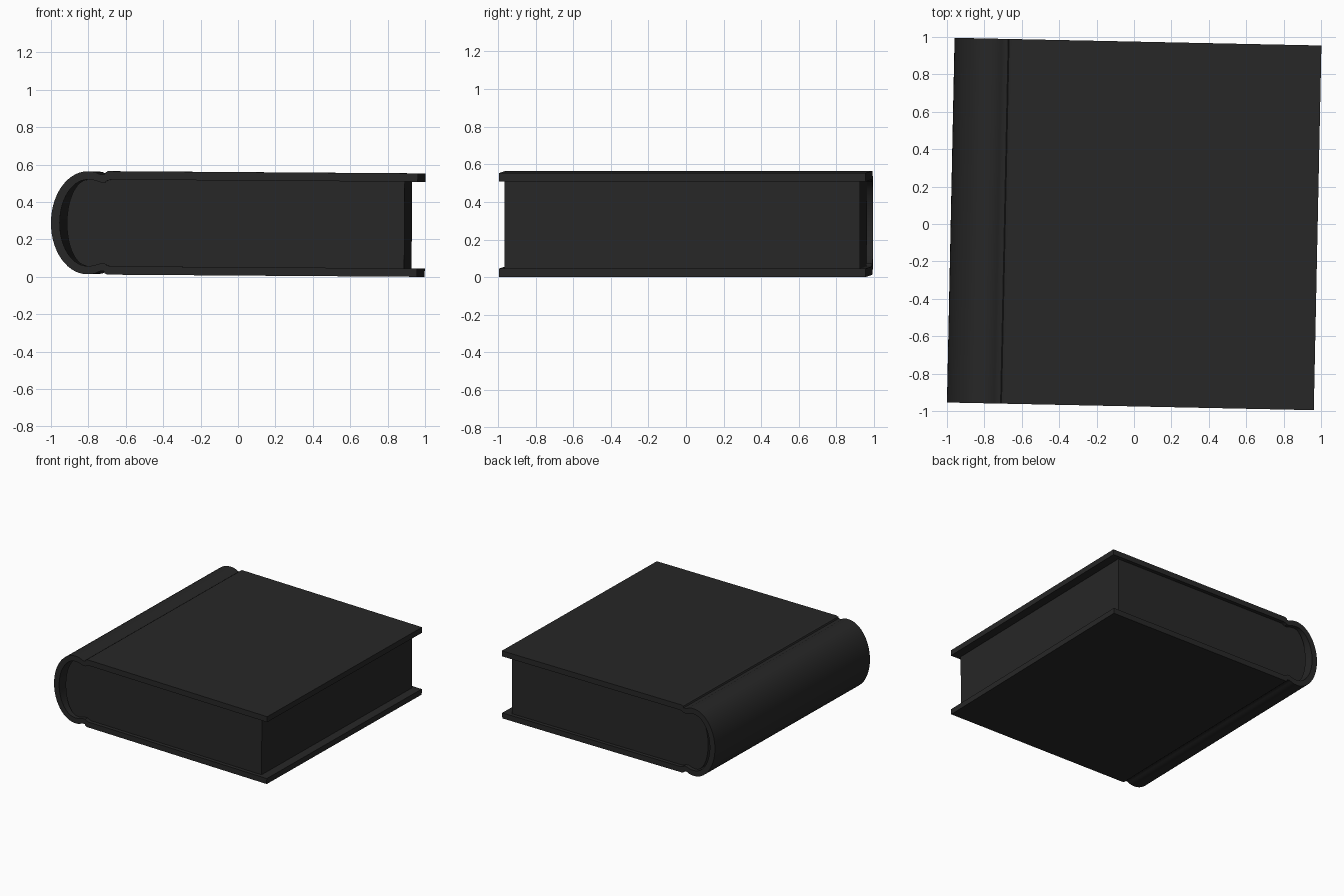
import bpy, bmesh
from math import sin, cos, pi, radians

if "Cube" in bpy.data.objects:
    bpy.data.objects.remove(bpy.data.objects["Cube"])

dark = bpy.data.materials.new("dark_binding")
dark.diffuse_color = (0.02, 0.02, 0.02, 1)
dark.use_nodes = True
dark.node_tree.nodes["Principled BSDF"].inputs["Base Color"].default_value = dark.diffuse_color


def arc(cx, a, b, n=28):
    """Half ellipse from top round the left side to the bottom."""
    return [(cx - a * sin(pi * i / n), b * cos(pi * i / n)) for i in range(n + 1)]


def mirrored(half, middle):
    """Upper points, the arc, then the upper points mirrored below."""
    return half + middle + [(x, -z) for x, z in reversed(half)]


def finish(name, bm):
    bmesh.ops.recalc_face_normals(bm, faces=bm.faces)
    mesh = bpy.data.meshes.new(name)
    bm.to_mesh(mesh)
    bm.free()
    mesh.materials.append(dark)
    ob = bpy.data.objects.new(name, mesh)
    bpy.context.collection.objects.link(ob)
    # The closed book lies very slightly turned and tilted
    ob.location.z = 0.2835
    ob.rotation_euler = (0, radians(0.4), radians(-1.2))
    bpy.ops.object.select_all(action='DESELECT')
    ob.select_set(True)
    bpy.context.view_layer.objects.active = ob
    bpy.ops.object.shade_smooth_by_angle(angle=radians(25))
    return ob


# Cover: two boards, hinge grooves and a hollow rounded spine in one strip
outer = mirrored([(0.98, 0.2765), (-0.678, 0.2765), (-0.69, 0.27), (-0.695, 0.258),
                  (-0.715, 0.258), (-0.728, 0.263), (-0.742, 0.270), (-0.765, 0.2745)],
                 arc(-0.785, 0.195, 0.275))
inner = mirrored([(0.98, 0.2315), (-0.66, 0.2315), (-0.68, 0.226), (-0.692, 0.217),
                  (-0.715, 0.217), (-0.728, 0.221), (-0.742, 0.226), (-0.765, 0.23)],
                 arc(-0.785, 0.148, 0.231))
bm = bmesh.new()
hy = 0.975
rings = [[bm.verts.new((x, y, z)) for x, z in pts]
         for pts, y in ((outer, -hy), (outer, hy), (inner, hy), (inner, -hy))]
for k in range(4):
    a, b = rings[k], rings[(k + 1) % 4]
    for i in range(len(a) - 1):
        bm.faces.new((a[i], a[i + 1], b[i + 1], b[i]))
for end in (0, -1):
    bm.faces.new([r[end] for r in rings])
finish("book_cover", bm)

# Page block: recessed on three sides, rounded at the spine
pages = mirrored([(0.91, 0.2325), (-0.65, 0.2325)], arc(-0.785, 0.11, 0.2305))
bm = bmesh.new()
face = bm.faces.new([bm.verts.new((x, -0.945, z)) for x, z in pages])
ext = bmesh.ops.extrude_face_region(bm, geom=[face], use_keep_orig=True)
bmesh.ops.translate(bm, vec=(0, 1.89, 0),
                    verts=[v for v in ext["geom"] if isinstance(v, bmesh.types.BMVert)])
finish("page_block", bm)
